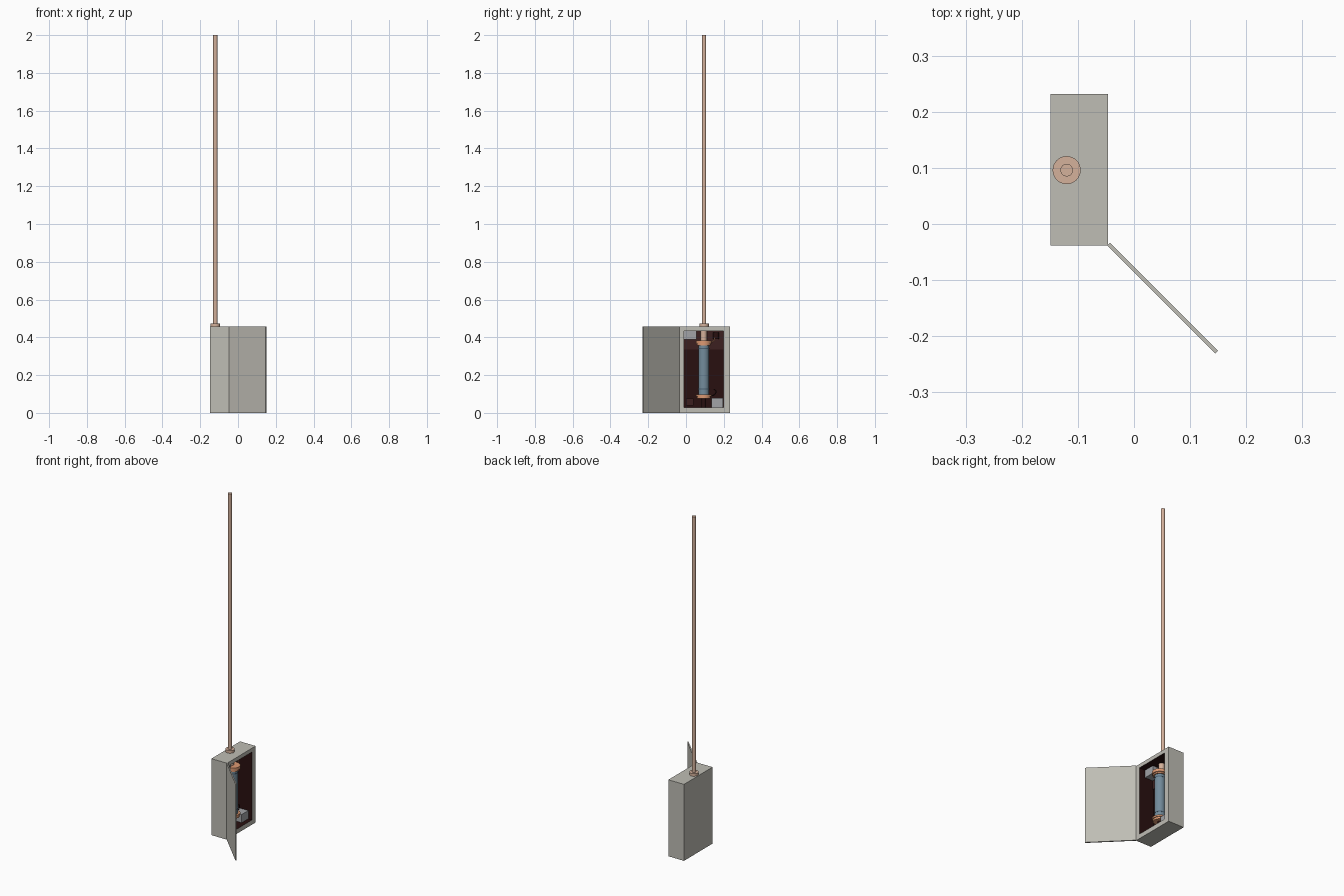
import bpy, bmesh, math
from mathutils import Matrix, Vector

if "Cube" in bpy.data.objects:
    bpy.data.objects.remove(bpy.data.objects["Cube"])

def mat(name, r, g, b):
    m = bpy.data.materials.new(name)
    m.diffuse_color = (r, g, b, 1)
    m.use_nodes = True
    m.node_tree.nodes["Principled BSDF"].inputs["Base Color"].default_value = m.diffuse_color
    return m

GREY = mat("cabinet grey", 0.52, 0.51, 0.46)
DARK = mat("dark maroon", 0.022, 0.005, 0.005)
BROWN = mat("deep brown", 0.045, 0.014, 0.014)
COPPER = mat("pale copper", 0.66, 0.44, 0.33)
ORANGE = mat("orange copper", 0.72, 0.32, 0.17)
BLUE = mat("slate blue", 0.17, 0.26, 0.33)
NAVY = mat("band blue", 0.07, 0.12, 0.17)
STEEL = mat("fitting grey", 0.36, 0.37, 0.39)

def finish(name, bm, *mats):
    me = bpy.data.meshes.new(name)
    bm.to_mesh(me)
    bm.free()
    ob = bpy.data.objects.new(name, me)
    bpy.context.collection.objects.link(ob)
    for m in mats:
        me.materials.append(m)
    return ob

def box(name, lo, hi, m):
    bm = bmesh.new()
    bmesh.ops.create_cube(bm, size=1)
    lo, hi = Vector(lo), Vector(hi)
    for v in bm.verts:
        v.co = Vector([(lo[i] + hi[i]) / 2 + v.co[i] * (hi[i] - lo[i]) for i in range(3)])
    return finish(name, bm, m)

def smooth(ob):
    bpy.ops.object.select_all(action='DESELECT')
    ob.select_set(True)
    bpy.context.view_layer.objects.active = ob
    bpy.ops.object.shade_smooth_by_angle(angle=math.radians(35))

def cyl(name, x, y, z0, z1, r, m, n=32):
    bm = bmesh.new()
    bmesh.ops.create_cone(bm, cap_ends=True, segments=n, radius1=r, radius2=r, depth=z1 - z0,
                          matrix=Matrix.Translation((x, y, (z0 + z1) / 2)))
    ob = finish(name, bm, m)
    smooth(ob)
    return ob

def pipe(name, pts, r, m):
    cu = bpy.data.curves.new(name, 'CURVE')
    cu.dimensions = '3D'
    cu.bevel_depth = r
    cu.bevel_resolution = 2
    cu.use_fill_caps = True
    sp = cu.splines.new('BEZIER')
    sp.bezier_points.add(len(pts) - 1)
    for p, co in zip(sp.bezier_points, pts):
        p.co = co
        p.handle_left_type = p.handle_right_type = 'AUTO'
    cu.materials.append(m)
    ob = bpy.data.objects.new(name, cu)
    bpy.context.collection.objects.link(ob)

X0, X1, Y0, Y1, H = -0.149, -0.046, -0.038, 0.232, 0.457

# cabinet: front frame inset, then pushed back into a dark recess
bm = bmesh.new()
bmesh.ops.create_cube(bm, size=1)
for v in bm.verts:
    v.co = ((X0 + X1) / 2 + v.co.x * (X1 - X0), (Y0 + Y1) / 2 + v.co.y * (Y1 - Y0), H / 2 + v.co.z * H)
bm.normal_update()
front = max(bm.faces, key=lambda f: f.normal.x)
bmesh.ops.inset_individual(bm, faces=[front], thickness=0.02)
for v in front.verts:
    v.co.y = -0.011 if v.co.y < 0.09 else 0.198
    v.co.z = 0.028 if v.co.z < 0.2 else 0.434
rec = bmesh.ops.extrude_discrete_faces(bm, faces=[front])["faces"][0]
for v in rec.verts:
    v.co.x = -0.144
rec.material_index = 1
for e in rec.edges:
    for f in e.link_faces:
        f.material_index = 1
bmesh.ops.recalc_face_normals(bm, faces=bm.faces)
finish("cabinet", bm, GREY, DARK)

# open door, swung 45 degrees on the corner hinge
door = box("door", (0, -0.0035, 0), (0.272, 0.0035, H), GREY)
door.matrix_world = Matrix.Translation((X1 + 0.001, Y0 + 0.002, 0)) @ Matrix.Rotation(math.radians(-45), 4, 'Z')

# aerial pole with collar
PX, PY = -0.120, 0.096
cyl("pole", PX, PY, 0.38, 2.0, 0.0112, COPPER)
cyl("pole_collar", PX, PY, H, 0.473, 0.025, COPPER)

# coil column with end caps and bands
CX, CY = -0.100, 0.094
cyl("coil_body", CX, CY, 0.09, 0.37, 0.029, BLUE)
for z in (0.123, 0.338):
    cyl("coil_band", CX, CY, z, z + 0.006, 0.0297, NAVY)
for z0, z1, r in ((0.076, 0.088, 0.036), (0.088, 0.098, 0.041), (0.356, 0.364, 0.036), (0.364, 0.382, 0.041)):
    cyl("coil_cap", CX, CY, z0, z1, r, ORANGE)
cyl("coil_foot", CX, CY, 0.028, 0.076, 0.012, DARK)
cyl("upper_connector", CX - 0.012, CY, 0.382, 0.434, 0.016, COPPER)

# back panel blocks and fittings
box("upper_back_panel", (-0.144, -0.011, 0.335), (-0.138, 0.198, 0.434), BROWN)
box("upper_fitting", (-0.138, -0.010, 0.388), (-0.085, 0.055, 0.433), STEEL)
box("lower_fitting", (-0.140, 0.135, 0.029), (-0.070, 0.197, 0.078), STEEL)
box("lower_block", (-0.144, 0.0, 0.04), (-0.125, 0.04, 0.075), BROWN)
cyl("upper_knob", -0.12, 0.16, 0.39, 0.425, 0.016, DARK, 16)

# connecting leads
pipe("lower_lead", [(CX, CY + 0.035, 0.09), (CX, 0.148, 0.095), (CX, 0.158, 0.115), (CX, 0.148, 0.125)], 0.003, DARK)
pipe("upper_lead", [(CX, CY + 0.035, 0.373), (CX, 0.145, 0.38), (CX - 0.01, 0.155, 0.40)], 0.003, ORANGE)
